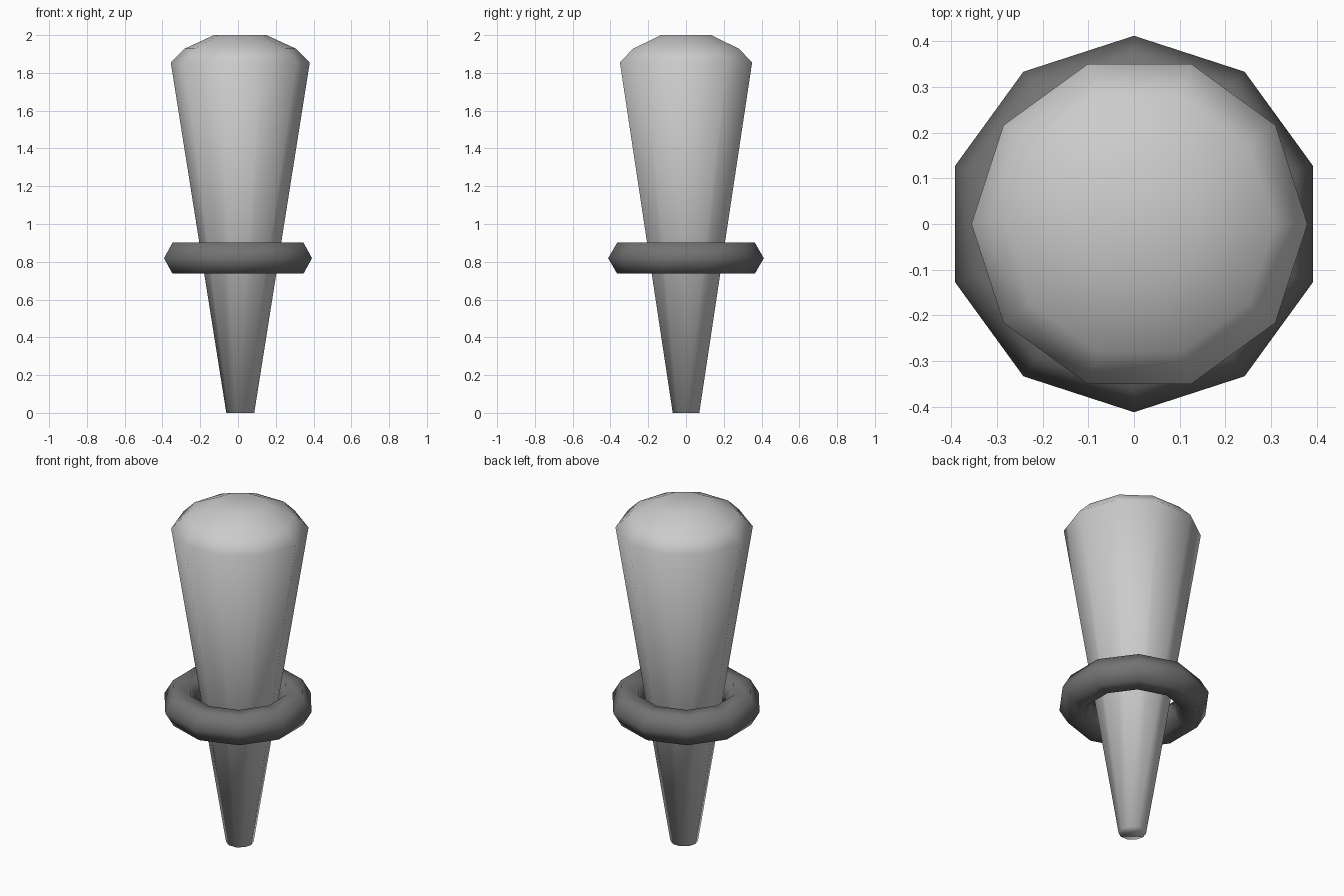
import bpy, bmesh, math

if "Cube" in bpy.data.objects:
    bpy.data.objects.remove(bpy.data.objects["Cube"])


def material(name, v):
    m = bpy.data.materials.new(name)
    m.diffuse_color = (v, v, v, 1.0)
    m.use_nodes = True
    m.node_tree.nodes["Principled BSDF"].inputs["Base Color"].default_value = m.diffuse_color
    return m


light_grey = material("light_grey", 0.6)
dark_grey = material("dark_grey", 0.17)
SIDES = 10

# Tapered body with a low domed top: (radius, height) profile
profile = [(0.074, 0.0), (0.368, 1.855), (0.295, 1.928), (0.139, 2.0)]
bm = bmesh.new()
rings = []
for r, z in profile:
    rings.append([bm.verts.new((0.012 + r * math.cos(math.tau * i / SIDES),
                                r * math.sin(math.tau * i / SIDES), z))
                  for i in range(SIDES)])
for low, high in zip(rings, rings[1:]):
    for i in range(SIDES):
        j = (i + 1) % SIDES
        bm.faces.new((low[i], low[j], high[j], high[i]))
bm.faces.new(rings[0][::-1])
bm.faces.new(rings[-1])
for f in bm.faces:
    f.smooth = True
mesh = bpy.data.meshes.new("tapered_body")
bm.to_mesh(mesh)
bm.free()
mesh.materials.append(light_grey)
body = bpy.data.objects.new("tapered_body", mesh)
bpy.context.collection.objects.link(body)

# Loose collar ring around the body
bpy.ops.mesh.primitive_torus_add(major_segments=SIDES, minor_segments=6,
                                 major_radius=0.317, minor_radius=0.095,
                                 location=(0, 0, 0.819),
                                 rotation=(0, 0, math.radians(18)))
ring = bpy.context.object
ring.name = "collar_ring"
ring.data.materials.append(dark_grey)
bpy.ops.object.shade_smooth()
